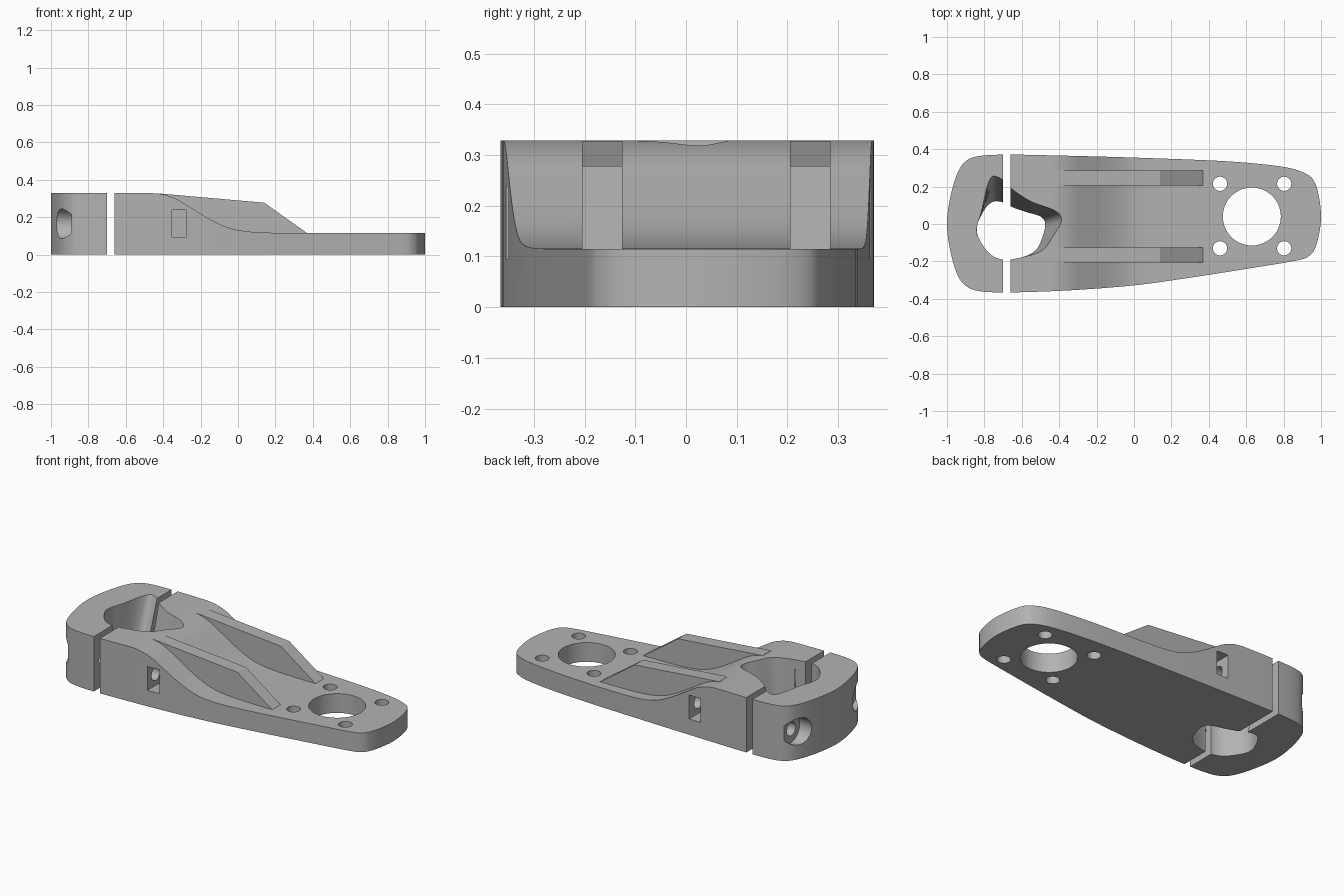
import bpy, bmesh, math
from mathutils import Vector

cube = bpy.data.objects.get("Cube")
if cube:
    bpy.data.objects.remove(cube, do_unlink=True)

grey = bpy.data.materials.new("plain grey")
grey.use_nodes = True
grey.diffuse_color = (0.45, 0.45, 0.45, 1)
grey.node_tree.nodes["Principled BSDF"].inputs["Base Color"].default_value = (0.45, 0.45, 0.45, 1)


def smooth_points(pts, steps=6, closed=True):
    """Catmull-Rom curve through 2D points."""
    n, out = len(pts), []
    pick = (lambda i: Vector(pts[i % n])) if closed else (lambda i: Vector(pts[max(0, min(n - 1, i))]))
    for i in range(n if closed else n - 1):
        a, b, c, d = (pick(i + k) for k in (-1, 0, 1, 2))
        for s in range(steps):
            t = s / steps
            out.append(0.5 * (2 * b + (c - a) * t + (2 * a - 5 * b + 4 * c - d) * t * t
                              + (3 * b - a - 3 * c + d) * t ** 3))
    if not closed:
        out.append(Vector(pts[-1]))
    return out


def loft(name, ring_a, ring_b):
    """Closed solid between two 3D rings."""
    bm = bmesh.new()
    a = [bm.verts.new(p) for p in ring_a]
    b = [bm.verts.new(p) for p in ring_b]
    bm.faces.new(a)
    bm.faces.new(b[::-1])
    for i in range(len(a)):
        j = (i + 1) % len(a)
        bm.faces.new((a[j], a[i], b[i], b[j]))
    bmesh.ops.recalc_face_normals(bm, faces=bm.faces)
    mesh = bpy.data.meshes.new(name)
    bm.to_mesh(mesh)
    bm.free()
    mesh.materials.append(grey)
    obj = bpy.data.objects.new(name, mesh)
    bpy.context.collection.objects.link(obj)
    return obj


def prism(name, pts, axis, lo, hi):
    place = {"x": lambda p, h: (h, p[0], p[1]),
             "y": lambda p, h: (p[0], h, p[1]),
             "z": lambda p, h: (p[0], p[1], h)}[axis]
    return loft(name, [place(p, lo) for p in pts], [place(p, hi) for p in pts])


def circle(u, v, r, n=40):
    return [(u + r * math.cos(math.tau * i / n), v + r * math.sin(math.tau * i / n)) for i in range(n)]


def box(u0, u1, v0, v1):
    return [(u0, v0), (u1, v0), (u1, v1), (u0, v1)]


def select_only(obj):
    bpy.ops.object.select_all(action="DESELECT")
    obj.select_set(True)
    bpy.context.view_layer.objects.active = obj


def boolean(obj, cutter, operation):
    mod = obj.modifiers.new("cut", "BOOLEAN")
    mod.operation, mod.solver, mod.object = operation, "EXACT", cutter
    select_only(obj)
    bpy.ops.object.modifier_apply(modifier=mod.name)


# Plan outline of the whole arm
outline = smooth_points([
    (-1, 0), (-.983, -.14), (-.945, -.27), (-.9, -.33), (-.83, -.358), (-.68, -.366), (-.35, -.355),
    (0, -.328), (.3, -.287), (.6, -.24), (.87, -.195), (.94, -.168), (.972, -.12), (.992, -.04),
    (1, .04), (.99, .14), (.965, .225), (.92, .268), (.8, .305), (.5, .335), (0, .355),
    (-.4, .366), (-.68, .371), (-.83, .363), (-.9, .335), (-.945, .27), (-.983, .14)])

# Side profiles: flat clamp cap, and body sweeping down to the thin plate
slope = smooth_points([(-.46, .329), (-.4, .322), (-.33, .298), (-.25, .25), (-.15, .19), (-.06, .148),
                       (.03, .127), (.15, .118), (.35, .115)], closed=False)
body_profile = [(-.66, -.1), (-.66, .329)] + slope + [(1.1, .115), (1.1, -.1)]
cap_profile = box(-1.1, -.7, -.1, .329)

# Tapered clamp bore
shared = [(-.84, -.02), (-.828, -.08), (-.77, -.16), (-.7, -.19), (-.6, -.178)]
bore_top = smooth_points(shared + [(-.49, -.14), (-.43, -.06), (-.385, .02), (-.42, .07), (-.55, .12),
                                   (-.65, .185), (-.7, .235), (-.755, .255), (-.785, .2), (-.812, .08)])
bore_low = smooth_points(shared + [(-.525, -.14), (-.49, -.07), (-.475, 0), (-.5, .04), (-.58, .065),
                                   (-.65, .09), (-.7, .115), (-.75, .12), (-.79, .09), (-.825, .03)])
bore_ring = lambda t: [(*a.lerp(b, t), .329 * (1 - t)) for a, b in zip(bore_top, bore_low)]
cutters = [loft("bore_cutter", bore_ring(-.05), bore_ring(1.05))]

# Motor opening and its four screw holes
cutters.append(prism("large_hole_cutter", circle(.63, .04, .155, 64), "z", -.1, .5))
for x in (.46, .803):
    for y in (-.13, .215):
        cutters.append(prism("screw_hole_cutter", circle(x, y, .038), "z", -.1, .5))

# Clamp bolts: counterbore, shaft and nut pocket on each side
for s in (-1, 1):
    cutters.append(prism("counterbore_cutter", circle(s * .275, .165, .08), "x", -1.2, -.89))
    cutters.append(prism("bolt_cutter", circle(s * .275, .165, .04), "x", -1.0, -.22))
    cutters.append(prism("nut_pocket_cutter", box(-.353, -.275, .095, .238), "y", s * .215, s * .5))

for name, profile in (("clamp_cap", cap_profile), ("arm_body", body_profile)):
    part = prism(name, outline, "z", 0, .4)
    side = prism("side_cutter", profile, "y", -.6, .6)
    boolean(part, side, "INTERSECT")
    bpy.data.objects.remove(side, do_unlink=True)
    for cutter in cutters:
        boolean(part, cutter, "DIFFERENCE")
    select_only(part)
    bpy.ops.object.shade_smooth_by_angle(angle=math.radians(25))

for cutter in cutters:
    bpy.data.objects.remove(cutter, do_unlink=True)

# Two stiffening ribs bridging the slope
rib_profile = [(-.42, .327), (.14, .278), (.37, .115), (.37, .1), (.1, .1), (-.1, .145), (-.27, .245), (-.42, .3)]
for name, y in (("right_rib", -.205), ("left_rib", .205)):
    prism(name, rib_profile, "y", y, y + .08)
